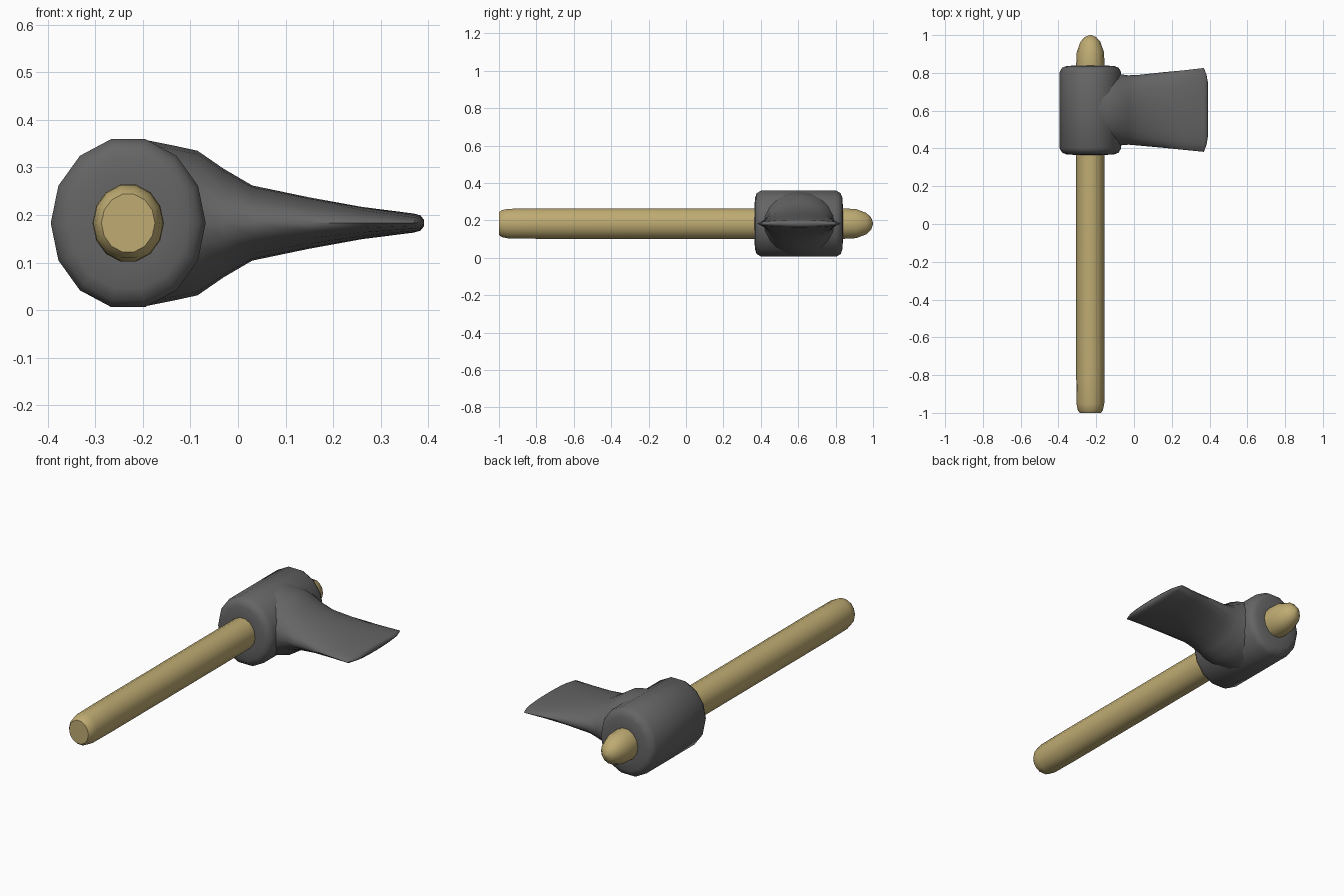
import bpy, bmesh, math

if "Cube" in bpy.data.objects:
    bpy.data.objects.remove(bpy.data.objects["Cube"])

CX, CZ = -0.231, 0.183


def material(name, color):
    m = bpy.data.materials.new(name)
    m.diffuse_color = color
    m.use_nodes = True
    m.node_tree.nodes["Principled BSDF"].inputs["Base Color"].default_value = m.diffuse_color
    return m


def loft(name, rings, mat, angle=50):
    """Skin a list of equal-length rings and cap both ends."""
    bm = bmesh.new()
    rows = [[bm.verts.new(p) for p in ring] for ring in rings]
    n = len(rows[0])
    for a, b in zip(rows, rows[1:]):
        for i in range(n):
            j = (i + 1) % n
            bm.faces.new((a[i], a[j], b[j], b[i]))
    bm.faces.new(rows[0])
    bm.faces.new(rows[-1])
    bmesh.ops.recalc_face_normals(bm, faces=bm.faces)
    me = bpy.data.meshes.new(name)
    bm.to_mesh(me)
    bm.free()
    me.materials.append(mat)
    ob = bpy.data.objects.new(name, me)
    bpy.context.collection.objects.link(ob)
    bpy.ops.object.select_all(action='DESELECT')
    ob.select_set(True)
    bpy.context.view_layer.objects.active = ob
    bpy.ops.object.shade_smooth_by_angle(angle=math.radians(angle))
    return ob


def ring_y(y, rx, rz, n=14):
    """Oval ring around the handle axis."""
    return [(CX + rx * math.cos(math.tau * i / n), y,
             CZ + rz * math.sin(math.tau * i / n)) for i in range(n)]


def ring_x(x, y0, y1, hz, n=20):
    """Oval blade section across the blade."""
    cy, hy = (y0 + y1) / 2, (y1 - y0) / 2
    return [(x, cy + hy * math.cos(math.tau * i / n),
             CZ + hz * math.sin(math.tau * i / n)) for i in range(n)]


wood = material("wood", (0.52, 0.41, 0.17, 1))
iron = material("iron", (0.13, 0.13, 0.13, 1))

# Handle: blunt butt, pointed rounded top
profile = [(-1.0, 0.75), (-0.985, 0.89), (-0.95, 0.98), (-0.8, 1), (0.85, 1),
           (0.91, 0.96), (0.965, 0.7), (0.99, 0.4), (1.0, 0.05)]
loft("handle", [ring_y(y, 0.075 * s, 0.083 * s) for y, s in profile], wood)

# Collar: thick sleeve with rounded rims
rim = [(0.0, 0.42), (0.0, 0.52), (0.003, 0.78), (0.012, 0.92), (0.035, 1.0)]
low = [(0.366 + d, s) for d, s in rim]
high = [(0.839 - d, s) for d, s in reversed(rim)]
loft("collar", [ring_y(y, 0.163 * s, 0.181 * s) for y, s in low + high], iron)

# Blade: thick oval root flattening to a wide thin edge
sections = [(-0.19, 0.40, 0.81, 0.174), (-0.135, 0.40, 0.81, 0.163),
            (-0.085, 0.415, 0.795, 0.152), (-0.03, 0.42, 0.787, 0.114),
            (0.03, 0.415, 0.79, 0.079), (0.15, 0.404, 0.803, 0.054),
            (0.26, 0.393, 0.813, 0.034), (0.37, 0.382, 0.826, 0.02),
            (0.384, 0.42, 0.79, 0.016), (0.391, 0.46, 0.75, 0.007)]
loft("blade", [ring_x(*s) for s in sections], iron)
